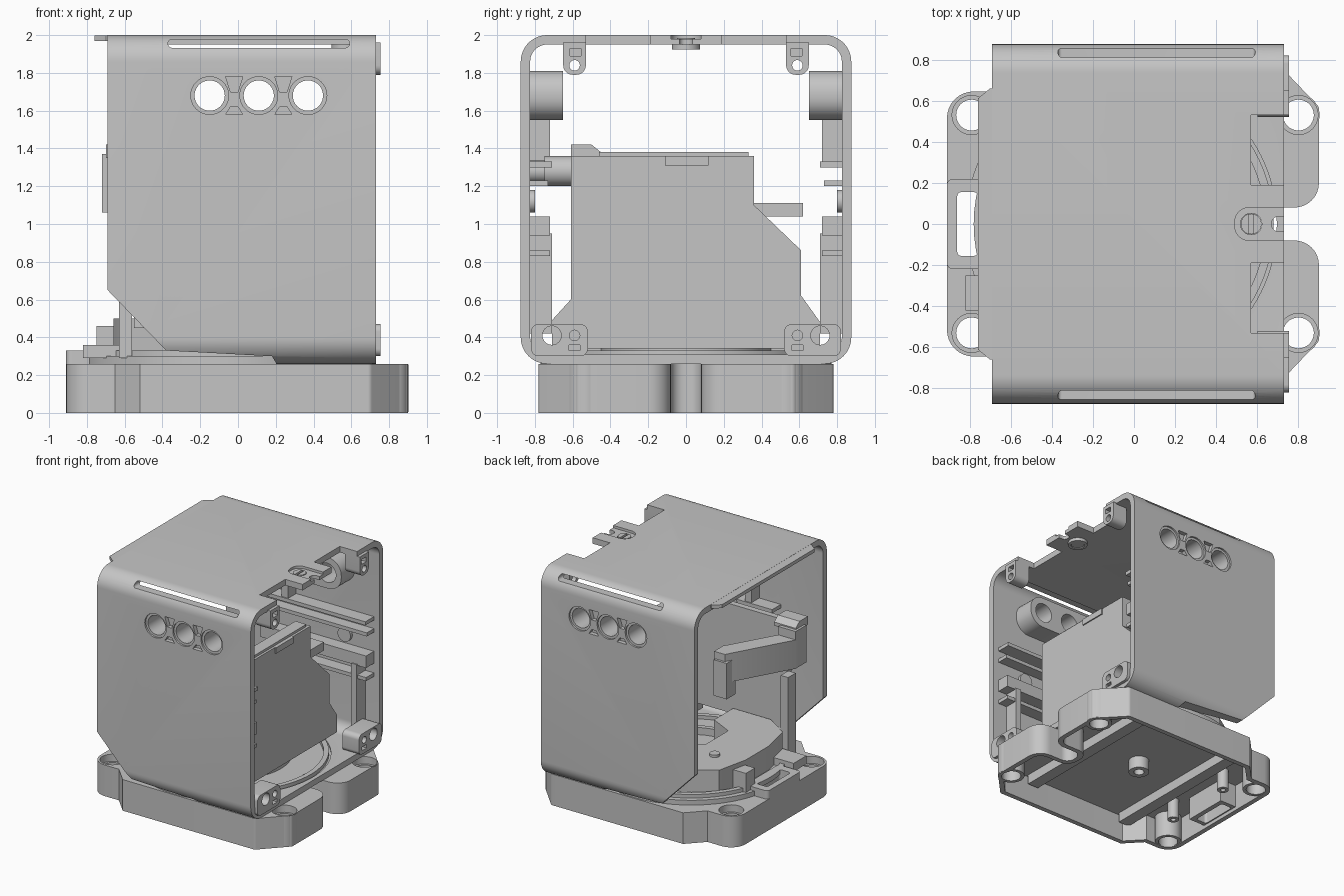
import bpy, bmesh, math
from mathutils import Vector

cube = bpy.data.objects.get("Cube")
if cube:
    bpy.data.objects.remove(cube, do_unlink=True)

grey = bpy.data.materials.new("plain grey")
grey.use_nodes = True
GREY = (0.56, 0.56, 0.56, 1)
grey.diffuse_color = GREY
grey.node_tree.nodes["Principled BSDF"].inputs["Base Color"].default_value = GREY
parts = []


def rect(a0, a1, b0, b1):
    return [(a0, b0), (a1, b0), (a1, b1), (a0, b1)]


def disc(a, b, r, n=40):
    return [(a + r * math.cos(math.tau * i / n), b + r * math.sin(math.tau * i / n)) for i in range(n)]


def fillet(pts, radii, steps=8):
    """Round the corners of an outline; radii is one number or one per corner."""
    if not isinstance(radii, (list, tuple)):
        radii = [radii] * len(pts)
    out = []
    for i, r in enumerate(radii):
        p = Vector(pts[i])
        if not r:
            out.append(tuple(p))
            continue
        u = (Vector(pts[i - 1]) - p).normalized()
        v = (Vector(pts[(i + 1) % len(pts)]) - p).normalized()
        half = u.angle(v) / 2
        centre = p + (u + v).normalized() * (r / math.sin(half))
        a = p + u * (r / math.tan(half)) - centre
        b = p + v * (r / math.tan(half)) - centre
        start = math.atan2(a.y, a.x)
        sweep = math.remainder(math.atan2(b.y, b.x) - start, math.tau)
        for k in range(steps + 1):
            t = start + sweep * k / steps
            out.append((centre.x + r * math.cos(t), centre.y + r * math.sin(t)))
    return out


def mirrored(half, radii):
    """Close a half outline across y = 0 and round it."""
    return fillet(half + [(x, -y) for x, y in reversed(half)], radii + radii[::-1])


def prism(name, pts, axis, lo, hi):
    """Extrude an outline along an axis; the outline uses the other two axes in order."""
    def place(p, h):
        return {"x": (h, *p), "y": (p[0], h, p[1]), "z": (*p, h)}[axis]
    bm = bmesh.new()
    low = [bm.verts.new(place(p, lo)) for p in pts]
    top = [bm.verts.new(place(p, hi)) for p in pts]
    n = len(pts)
    for i in range(n):
        bm.faces.new((low[i], low[(i + 1) % n], top[(i + 1) % n], top[i]))
    bm.faces.new(top)
    bm.faces.new(low)
    bmesh.ops.recalc_face_normals(bm, faces=bm.faces)
    me = bpy.data.meshes.new(name)
    bm.to_mesh(me)
    bm.free()
    ob = bpy.data.objects.new(name, me)
    bpy.context.collection.objects.link(ob)
    me.materials.append(grey)
    parts.append(ob)
    return ob


def cut(targets, pts, axis, lo, hi):
    """Cut a prism-shaped hole out of each target."""
    tool = prism("cutter", pts, axis, lo, hi)
    parts.remove(tool)
    for ob in targets:
        m = ob.modifiers.new("cut", "BOOLEAN")
        m.operation, m.object, m.solver = "DIFFERENCE", tool, "EXACT"
        dg = bpy.context.evaluated_depsgraph_get()
        dg.update()
        me = bpy.data.meshes.new_from_object(ob.evaluated_get(dg))
        ob.modifiers.clear()
        ob.data = me
    bpy.data.objects.remove(tool, do_unlink=True)


# Base tray, hollow underneath, with a notch on the right side
base = prism("base_tray", mirrored(
    [(-.91, .645), (-.65, .645), (-.52, .78), (.70, .78), (.90, .57), (.90, .08), (.60, .08)],
    [.13, 0, 0, .03, .03, .12, .07]), "z", 0, .26)
cut([base], mirrored(
    [(-.87, .605), (-.635, .605), (-.505, .74), (.685, .74), (.86, .555), (.86, .12), (.56, .12)],
    [.09, 0, 0, .02, .02, .08, .10]), "z", -.1, .22)

# Turntable disc and its raised rings
table = prism("turntable_disc", disc(-.05, 0, .77, 96), "z", .255, .30)
cut([table], fillet(rect(.60, 1, -.08, .08), .06), "z", .2, .4)
for r0, r1, top in ((.73, .69, .33), (.45, .41, .36)):
    ring = prism("turntable_ring", disc(-.05, 0, r0, 72), "z", .29, top)
    cut([ring], disc(-.05, 0, r1, 72), "z", .2, .5)

# Handle loop on the left edge, and the slot through it
lip = prism("handle_lip", fillet(rect(-.91, -.70, -.22, .22), .03), "z", .25, .33)
wall = prism("handle_wall", rect(-.89, -.72, -.19, .19), "z", .03, .25)
cut([base, table, lip, wall], fillet(rect(-.86, -.76, -.155, .155), .02), "z", -.1, .5)

# Screw posts with stepped holes at the base corners
for x in (-.79, .80):
    for y in (-.53, .53):
        post = prism("base_screw_post", disc(x, y, .103), "z", .005, .255)
        cut([base, post], disc(x, y, .075), "z", -.1, .5)
        cut([base, post], disc(x, y, .095), "z", .20, .5)

# Underside ribs, hub and pins
for x in (-.5, .42):
    prism("underside_rib", rect(x - .05, x + .05, -.72, .72), "z", .14, .225)
hub = prism("underside_hub", disc(-.05, 0, .08), "z", .12, .23)
cut([hub], disc(-.05, 0, .04), "z", 0, .2)
for y in (-.3, .3):
    pin = prism("underside_pin", disc(-.65, y, .045, 24), "z", .05, .23)
    cut([pin], disc(-.65, y, .02, 16), "z", 0, .2)

# Rounded housing sleeve, open at both ends, with a round opening in its floor
shell = prism("housing_sleeve", fillet(rect(-.875, .875, .26, 2), .14, 12), "x", -.69, .73)
cut([shell], fillet(rect(-.825, .825, .31, 1.95), .09, 12), "x", -1, 1)
cut([shell], [(-.8, .76), (-.69, .65), (-.38, .33), (.18, .30), (.24, .2), (-.8, .2)], "y", -1, 1)
cut([shell], disc(-.05, 0, .745, 96), "z", .1, .4)
prism("roof_tab", [(-.68, -.66), (-.70, -.66), (-.76, -.61), (-.76, .61), (-.70, .66), (-.68, .66)],
      "z", 1.97, 1.999)

# Roof notches, screw recess and screw
for s in (-1, 1):
    cut([shell], rect(.57, .8, *sorted((.19 * s, .53 * s))), "z", 1.9, 2.1)
boss = prism("roof_screw_boss", disc(.57, 0, .075), "z", 1.925, 1.96)
cut([shell], fillet(rect(.49, .9, -.08, .08), [.07, 0, 0, .07]), "z", 1.98, 2.1)
cut([shell, boss], disc(.57, 0, .052), "z", 1.9, 2.1)
cut([shell], fillet(rect(.67, .9, -.035, .035), [.03, 0, 0, .03]), "z", 1.9, 2.1)
screw = prism("roof_screw", disc(.57, 0, .05), "z", 1.93, 1.985)
cut([screw], rect(.56, .58, -.06, .06), "z", 1.965, 2)

for s in (-1, 1):
    def span(a, b):
        return sorted((a * s, b * s))

    # Long edge slot through the upper rounded corner
    cut([shell], fillet(rect(-.37, .59, 1.933, 1.978), .02), "y", *span(.72, 1))
    # Row of three countersunk ports with inner bosses
    block = prism("port_block", fillet(rect(-.28, .50, 1.55, 1.81), .12), "y", *span(.65, .84))
    for x in (-.15, .11, .37):
        cut([block, shell], disc(x, 1.68, .08), "y", *span(.5, 1))
        cut([shell], disc(x, 1.68, .10), "y", *span(.86, 1))
    for x in (-.02, .24):
        for wide, narrow in ((1.78, 1.70), (1.58, 1.62)):
            cut([shell], [(x - .045, wide), (x + .045, wide), (x + .02, narrow), (x - .02, narrow)],
                "y", *span(.84, 1))
    # Inner rails, ribs and a round stub
    for z0, z1, y in ((1.30, 1.33, .71), (1.20, 1.23, .73), (.94, 1.04, .72), (.83, .86, .72)):
        prism("wall_rail", rect(-.3, .68, z0, z1), "y", *span(y, .835))
    prism("wall_upright", rect(-.1, -.04, 1.3, 1.56), "y", *span(.72, .835))
    prism("wall_post", rect(.55, .60, .42, .95), "y", *span(.71, .835))
    prism("wall_stub", disc(.42, 1.12, .06, 32), "y", *span(.80, .835))
    # Corner screw lugs at the right opening
    low_corners = [.05, .05, 0, 0]
    upper = prism("upper_lug", fillet(rect(*span(.53, .65), 1.79, 1.96), low_corners), "x", .62, .755)
    cut([upper], disc(.59 * s, 1.84, .028, 20), "x", .5, .9)
    cut([upper], rect(*span(.555, .615), 1.89, 1.93), "x", .66, .9)
    lower = prism("lower_lug", fillet(rect(*span(.52, .82), .30, .47), .04), "x", .60, .755)
    cut([lower], disc(.71 * s, .41, .05, 24), "x", .5, .9)
    cut([lower], disc(.59 * s, .41, .028, 20), "x", .5, .9)
    cut([lower], rect(*span(.56, .62), .33, .36), "x", .68, .9)

# Upright inner panel with stepped outline and top strips
prism("inner_panel", [(-.71, .34), (.71, .34), (.71, .48), (.61, .62), (.61, .86), (.36, 1.10),
                      (.36, 1.36), (-.61, 1.36), (-.61, .60), (-.71, .49)], "x", .34, .42)
prism("panel_top_strip", rect(-.46, .33, 1.34, 1.38), "x", .30, .40)
prism("panel_clip", rect(-.11, .12, 1.31, 1.36), "x", .41, .43)
prism("panel_side_wing", rect(-.55, .36, .45, 1.36), "y", -.61, -.56)
prism("panel_low_wing", rect(-.05, .36, .45, .86), "y", .56, .61)
prism("side_arm", rect(.1, .36, 1.04, 1.11), "y", .36, .62)
prism("side_knob", disc(.1, 1.28, .08), "y", -.75, -.60)
prism("knob_flange", disc(.1, 1.28, .06), "y", -.835, -.74)

# Cross beam near the left opening, with its lower end block
prism("cross_beam", [(-.72, -.56), (-.72, -.42), (-.43, .1), (-.33, .1), (-.33, -.02), (-.56, -.42),
                     (-.56, -.56)], "z", 1.06, 1.30)
prism("beam_top", rect(-.72, -.56, -.56, -.42), "z", 1.29, 1.37)
prism("beam_end_block", rect(-.46, -.34, .0, .12), "z", .94, 1.24)
prism("beam_end_cap", [(-.61, 1.35), (-.61, 1.42), (-.50, 1.42), (-.45, 1.38), (-.45, 1.35)], "x", -.70, -.5)

# Stepped deck above the turntable
prism("lower_deck", [(-.60, -.42), (-.66, -.15), (-.66, .15), (-.60, .42), (-.40, .55), (-.05, .55), (-.05, .2),
                     (-.25, .1), (-.25, -.2), (-.05, -.3), (-.05, -.55), (-.40, -.55)], "z", .29, .50)
prism("deck_post", rect(-.63, -.56, -.55, -.45), "z", .29, .95)
prism("deck_bracket", rect(-.75, -.62, .16, .28), "z", .29, .46)
prism("deck_step", rect(-.82, -.58, -.42, -.25), "z", .29, .36)
prism("deck_screw", disc(-.42, .22, .04, 24), "z", .49, .52)

for ob in bpy.context.selected_objects:
    ob.select_set(False)
for ob in parts:
    ob.select_set(True)
bpy.context.view_layer.objects.active = parts[0]
bpy.ops.object.shade_smooth_by_angle(angle=math.radians(30))
